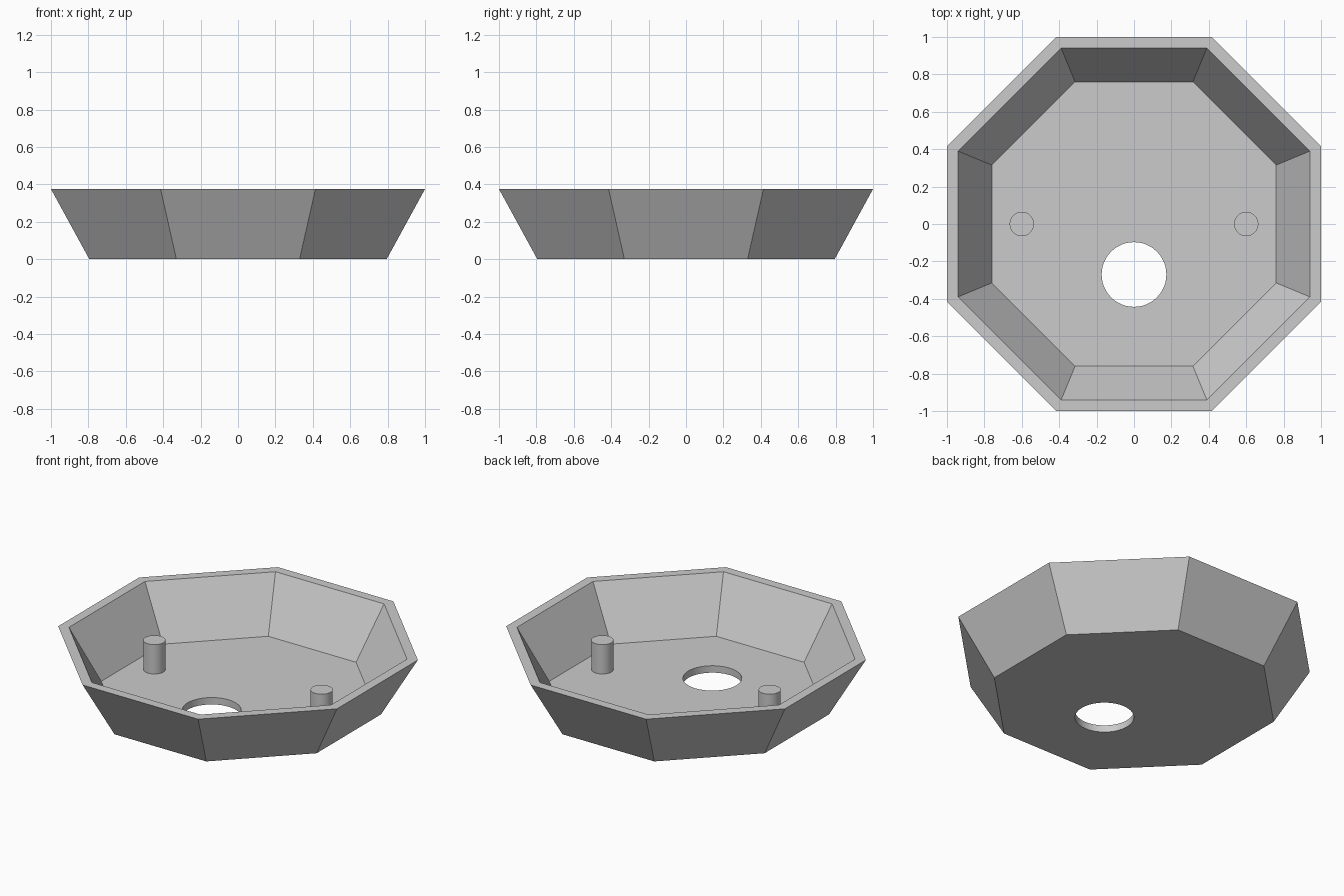
import bpy, bmesh, math

cube = bpy.data.objects.get("Cube")
if cube:
    bpy.data.objects.remove(cube, do_unlink=True)

HEIGHT, FLOOR = 0.375, 0.045

grey = bpy.data.materials.new("light_grey")
grey.use_nodes = True
grey.diffuse_color = (0.6, 0.6, 0.6, 1)
grey.node_tree.nodes["Principled BSDF"].inputs["Base Color"].default_value = grey.diffuse_color


def activate(obj):
    bpy.ops.object.select_all(action='DESELECT')
    obj.select_set(True)
    bpy.context.view_layer.objects.active = obj


def octagon_shell(name, profile):
    """Closed eight-sided shell from (flat-to-centre distance, height) pairs."""
    bm = bmesh.new()
    rings = []
    for apothem, z in profile:
        r = apothem / math.cos(math.pi / 8)
        angles = [math.pi / 8 + i * math.pi / 4 for i in range(8)]
        rings.append([bm.verts.new((r * math.cos(a), r * math.sin(a), z)) for a in angles])
    for low, high in zip(rings, rings[1:]):
        for i in range(8):
            j = (i + 1) % 8
            bm.faces.new((low[i], low[j], high[j], high[i]))
    bm.faces.new(rings[0][::-1])
    bm.faces.new(rings[-1])
    bmesh.ops.recalc_face_normals(bm, faces=bm.faces)
    mesh = bpy.data.meshes.new(name)
    bm.to_mesh(mesh)
    bm.free()
    obj = bpy.data.objects.new(name, mesh)
    bpy.context.collection.objects.link(obj)
    mesh.materials.append(grey)
    return obj


def cylinder(name, x, y, radius, bottom, top):
    bpy.ops.mesh.primitive_cylinder_add(vertices=48, radius=radius, depth=top - bottom,
                                        location=(x, y, (bottom + top) / 2))
    obj = bpy.context.object
    obj.name = name
    obj.data.materials.append(grey)
    bpy.ops.object.shade_smooth_by_angle()
    return obj


# Tray: outer wall, rim, inner wall and floor
tray = octagon_shell("octagonal_tray", [(0.795, 0), (1, HEIGHT), (0.94, HEIGHT), (0.76, FLOOR)])

# Round hole through the floor
cutter = cylinder("hole_cutter", 0, -0.27, 0.173, -0.1, 0.2)
cutter.hide_render = True
hole = tray.modifiers.new("floor_hole", 'BOOLEAN')
hole.operation = 'DIFFERENCE'
hole.solver = 'EXACT'
hole.object = cutter
activate(tray)
bpy.ops.object.modifier_apply(modifier=hole.name)
bpy.data.objects.remove(cutter, do_unlink=True)
activate(tray)
bpy.ops.object.shade_smooth_by_angle()

# Two mounting posts on the floor
for side, x in (("left", 0.6), ("right", -0.6)):
    cylinder(side + "_post", x, 0, 0.065, FLOOR - 0.01, 0.235)
